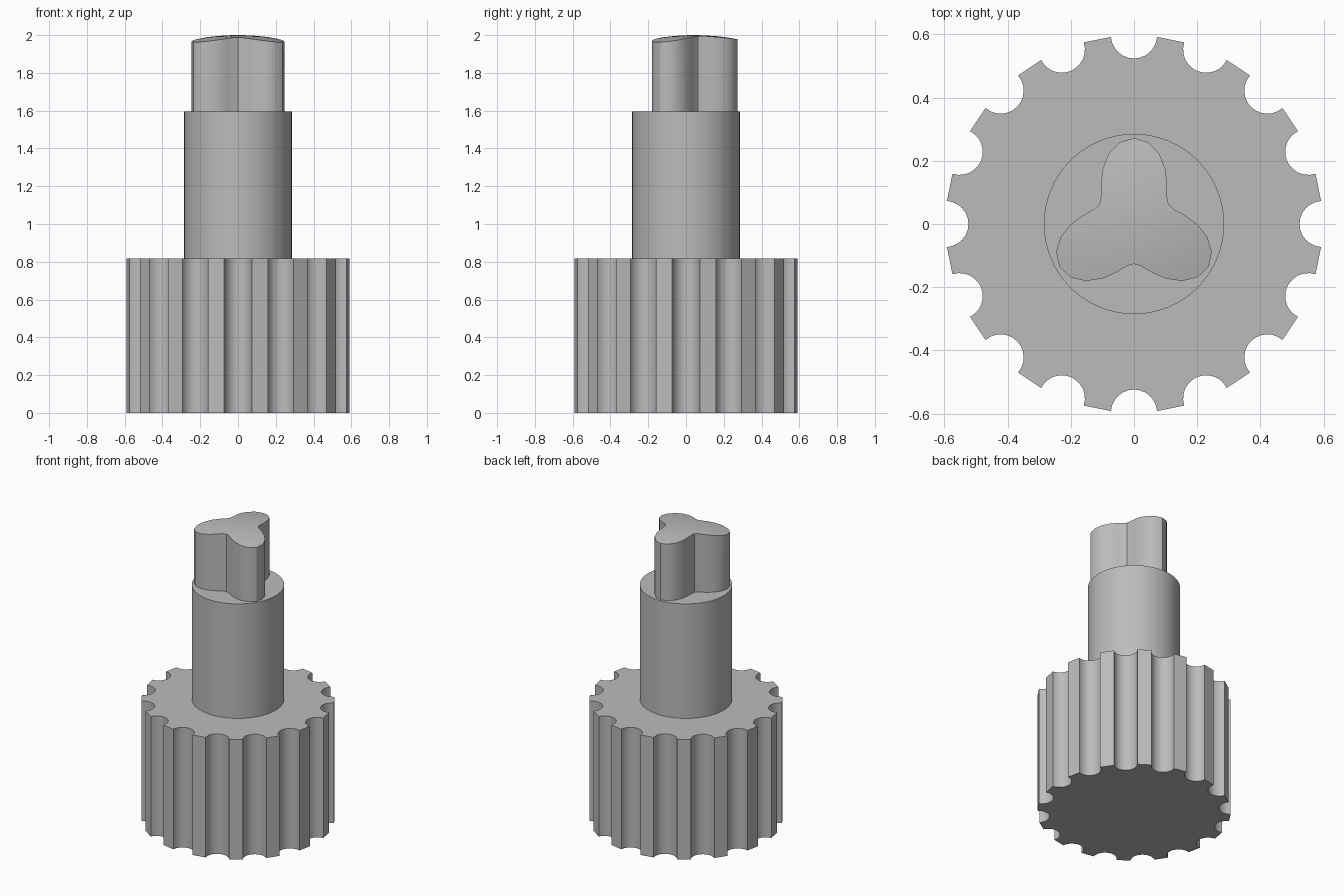
import bpy
import bmesh
from math import sin, cos, pi, radians, sqrt

cube = bpy.data.objects.get("Cube")
if cube:
    bpy.data.objects.remove(cube)

# One plain grey for the whole part
GREY = (0.5, 0.5, 0.5, 1.0)
mat = bpy.data.materials.new("plain_grey")
mat.use_nodes = True
mat.diffuse_color = GREY
mat.node_tree.nodes["Principled BSDF"].inputs["Base Color"].default_value = GREY


def finish(name, bm):
    """Turn a bmesh into a smooth-shaded object with sharp edges kept."""
    bmesh.ops.recalc_face_normals(bm, faces=bm.faces)
    mesh = bpy.data.meshes.new(name)
    bm.to_mesh(mesh)
    bm.free()
    mesh.materials.append(mat)
    obj = bpy.data.objects.new(name, mesh)
    bpy.context.collection.objects.link(obj)
    bpy.ops.object.select_all(action="DESELECT")
    obj.select_set(True)
    bpy.context.view_layer.objects.active = obj
    bpy.ops.object.shade_smooth_by_angle(angle=radians(30))
    return obj


def bridge(bm, low, high):
    for i in range(len(low)):
        j = (i + 1) % len(low)
        bm.faces.new((low[i], low[j], high[j], high[i]))


def prism(name, outline, z0, z1):
    bm = bmesh.new()
    low, high = [[bm.verts.new((x, y, z)) for x, y in outline] for z in (z0, z1)]
    bm.faces.new(low[::-1])
    bm.faces.new(high)
    bridge(bm, low, high)
    return finish(name, bm)


# Grip: a disc with round flutes cut around its rim
GRIP_R, FLUTE_R, FLUTES, STEPS = 0.5965, 0.073, 16, 12
grip = []
for k in range(FLUTES):
    a = 2 * pi * k / FLUTES
    for s in range(STEPS + 1):
        t = radians(-176 + 172 * s / STEPS)
        across, out = -FLUTE_R * cos(t), GRIP_R + FLUTE_R * sin(t)
        grip.append((out * cos(a) + across * sin(a), out * sin(a) - across * cos(a)))
prism("fluted_grip", grip, 0, 0.817)

# Shaft: plain round column
SIDES = 64
shaft = [(0.285 * cos(2 * pi * i / SIDES), 0.285 * sin(2 * pi * i / SIDES)) for i in range(SIDES)]
prism("round_shaft", shaft, 0.817, 1.596)


# Key: three-lobed column with a slightly domed end
def dome(x, y):
    radius = 1.2
    return 2 - radius + sqrt(radius ** 2 - x ** 2 - (y - 0.045) ** 2)


lobes = []
for i in range(36):
    a = pi / 2 + 2 * pi * i / 36
    r = 0.199 + 0.073 * cos(3 * (a - pi / 2))
    lobes.append((r * cos(a), r * sin(a)))

bm = bmesh.new()
previous = [bm.verts.new((x, y, 1.596)) for x, y in lobes]
bm.faces.new(previous[::-1])
for scale in (1, 0.8, 0.6, 0.4, 0.2):
    ring = [bm.verts.new((x * scale, y * scale, dome(x * scale, y * scale))) for x, y in lobes]
    bridge(bm, previous, ring)
    previous = ring
tip = bm.verts.new((0, 0, dome(0, 0)))
for i in range(len(previous)):
    bm.faces.new((previous[i], previous[(i + 1) % len(previous)], tip))
finish("three_lobed_key", bm)
